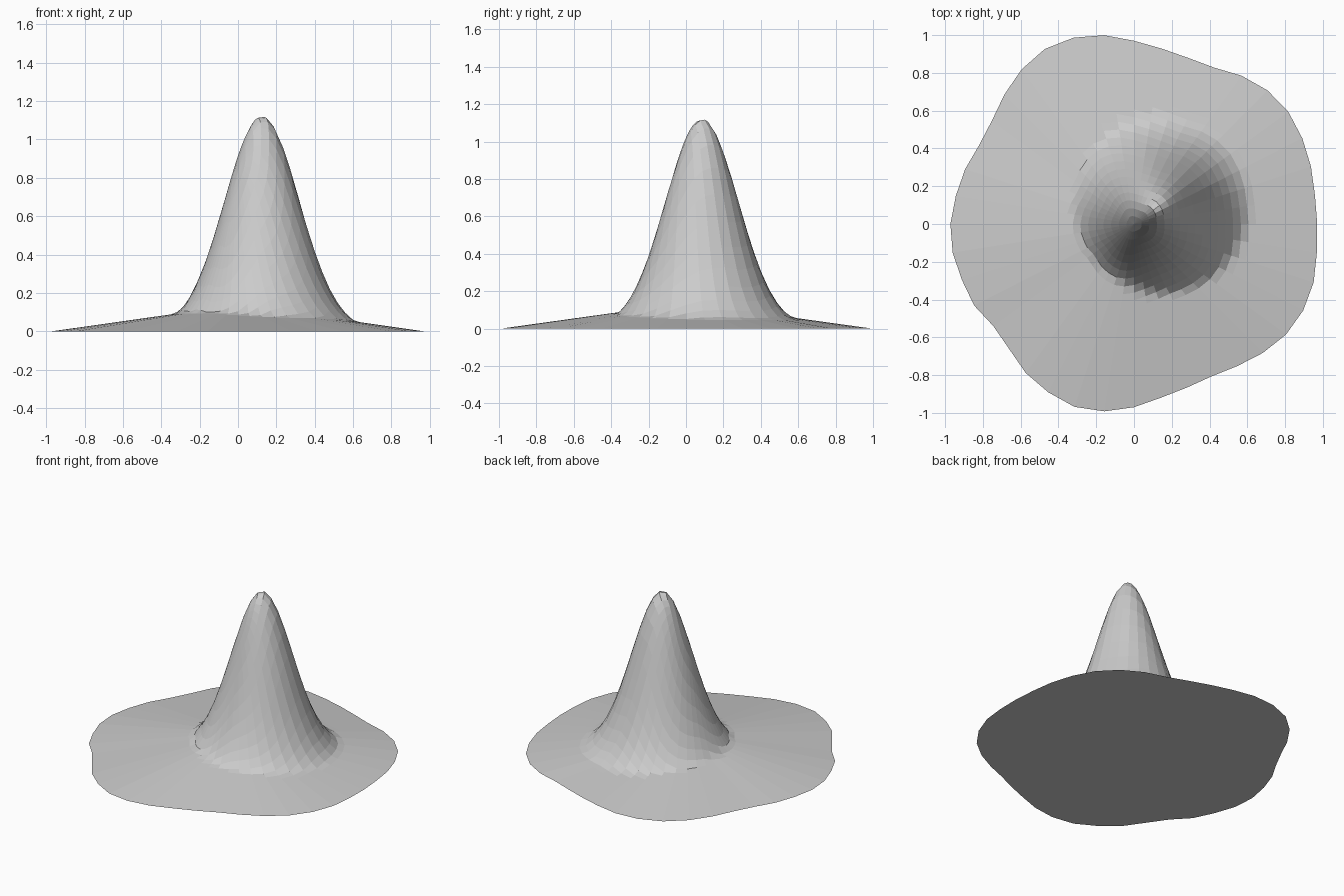
import bpy, bmesh, math

if "Cube" in bpy.data.objects:
    bpy.data.objects.remove(bpy.data.objects["Cube"])

SEGMENTS, RINGS = 40, 24
PEAK_X, PEAK_Y, PEAK_HEIGHT, SPREAD = 0.125, 0.085, 1.122, 0.196
BRIM_HEIGHT = 0.138

# Outline radius every 9 degrees, counter-clockwise from +x
OUTLINE = [.97, .97, .985, 1.0, 1.01, 1.0, .97, .93, .925, .94,
           .97, 1.012, 1.037, 1.04, 1.012, .97, .93, .92, .94, .955,
           .972, .972, .958, .95, .92, .935, .975, 1.0, 1.018, 1.004,
           .97, .93, .91, .905, .93, .965, .995, 1.006, 1.0, .98]


def height(x, y, t):
    """Shallow cone of ground with a bell-shaped peak rising through it."""
    d2 = (x - PEAK_X) ** 2 + (y - PEAK_Y) ** 2
    return max(BRIM_HEIGHT * (1 - t), PEAK_HEIGHT * math.exp(-d2 / (2 * SPREAD ** 2)))


bm = bmesh.new()

# Polar grid of points lifted by the height rule
centre = bm.verts.new((0, 0, height(0, 0, 0)))
rings = []
for i in range(1, RINGS + 1):
    t = i / RINGS
    ring = []
    for k, radius in enumerate(OUTLINE):
        a = 2 * math.pi * k / SEGMENTS
        x, y = t * radius * math.cos(a), t * radius * math.sin(a)
        z = 0 if i == RINGS else height(x, y, t)
        ring.append(bm.verts.new((x, y, z)))
    rings.append(ring)

# Upper surface
for k in range(SEGMENTS):
    n = (k + 1) % SEGMENTS
    bm.faces.new((centre, rings[0][k], rings[0][n]))
    for inner, outer in zip(rings, rings[1:]):
        bm.faces.new((inner[k], outer[k], outer[n], inner[n]))

# Flat underside
bm.faces.new(rings[-1][::-1])

mesh = bpy.data.meshes.new("mountain")
bm.to_mesh(mesh)
bm.free()
mountain = bpy.data.objects.new("mountain", mesh)
bpy.context.collection.objects.link(mountain)

grey = bpy.data.materials.new("stone grey")
grey.diffuse_color = (0.6, 0.6, 0.6, 1)
grey.use_nodes = True
grey.node_tree.nodes["Principled BSDF"].inputs["Base Color"].default_value = grey.diffuse_color
mesh.materials.append(grey)
